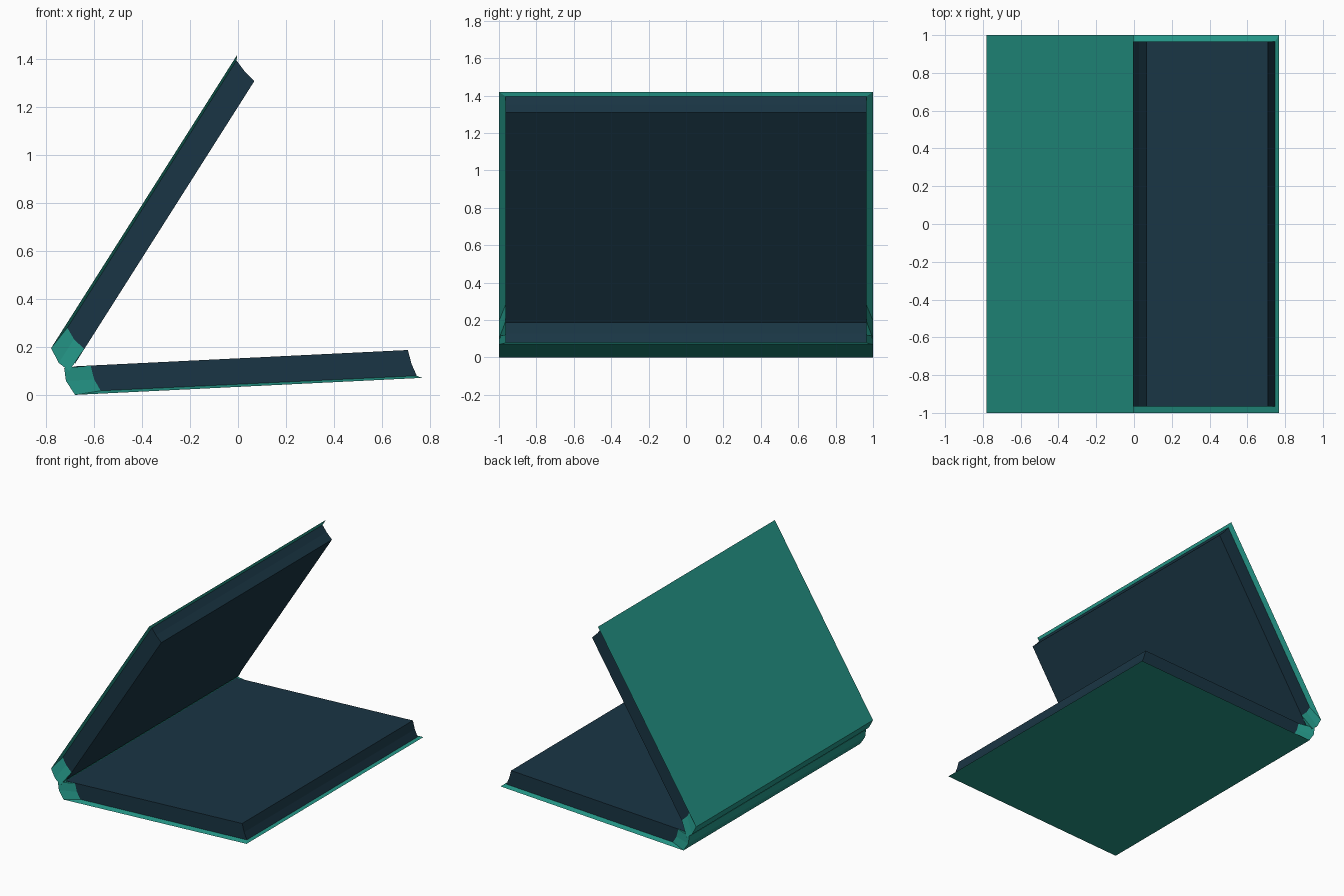
import bpy, bmesh
from math import cos, sin, radians

if "Cube" in bpy.data.objects:
    bpy.data.objects.remove(bpy.data.objects["Cube"])


def material(name, color):
    m = bpy.data.materials.new(name)
    m.diffuse_color = color
    m.use_nodes = True
    m.node_tree.nodes["Principled BSDF"].inputs["Base Color"].default_value = m.diffuse_color
    return m


TEAL = material("teal_cover", (0.018, 0.305, 0.242, 1))
DARK = material("dark_pages", (0.010, 0.036, 0.058, 1))

# Profiles in (along cover, inward thickness) coordinates
COVER_OUTER = [(1.45, 0), (0, 0), (-0.035, 0.06), (-0.04, 0.115)]
COVER_INNER = [(1.428, 0.01), (0.108, 0.012), (0.083, 0.06), (0.071, 0.118)]
PAGES = [(0, 0.119), (1.396, 0.119), (1.409, 0.06), (1.428, 0.01), (0.02, 0.01)]
Y_OUT, Y_IN = 1.0, 0.965


def finish(bm, name, mat):
    bmesh.ops.recalc_face_normals(bm, faces=bm.faces)
    me = bpy.data.meshes.new(name)
    bm.to_mesh(me)
    bm.free()
    me.materials.append(mat)
    ob = bpy.data.objects.new(name, me)
    bpy.context.collection.objects.link(ob)


def build_half(prefix, origin, angle, side):
    c, s = cos(radians(angle)), sin(radians(angle))

    def row(bm, profile, y):
        return [bm.verts.new((origin[0] + u * c - side * v * s, y,
                              origin[1] + u * s + side * v * c)) for u, v in profile]

    # Thin cover with bevelled rim and rounded spine
    bm = bmesh.new()
    rows = [row(bm, COVER_OUTER, -Y_OUT), row(bm, COVER_OUTER, Y_OUT),
            row(bm, COVER_INNER, Y_IN), row(bm, COVER_INNER, -Y_IN)]
    for k in range(4):
        a, b = rows[k], rows[(k + 1) % 4]
        for i in range(3):
            bm.faces.new((a[i], a[i + 1], b[i + 1], b[i]))
    for i in (0, 3):
        bm.faces.new([r[i] for r in rows])
    finish(bm, prefix + "_cover", TEAL)

    # Page block with hollow fore edge
    bm = bmesh.new()
    a, b = row(bm, PAGES, -Y_IN), row(bm, PAGES, Y_IN)
    bm.faces.new(a)
    bm.faces.new(b)
    n = len(a)
    for i in range(n):
        j = (i + 1) % n
        bm.faces.new((a[i], a[j], b[j], b[i]))
    finish(bm, prefix + "_pages", DARK)


# The two halves of the open book
build_half("lower", (-0.68, 0.0), 2.8, 1)
build_half("upper", (-0.78, 0.195), 57.6, -1)
